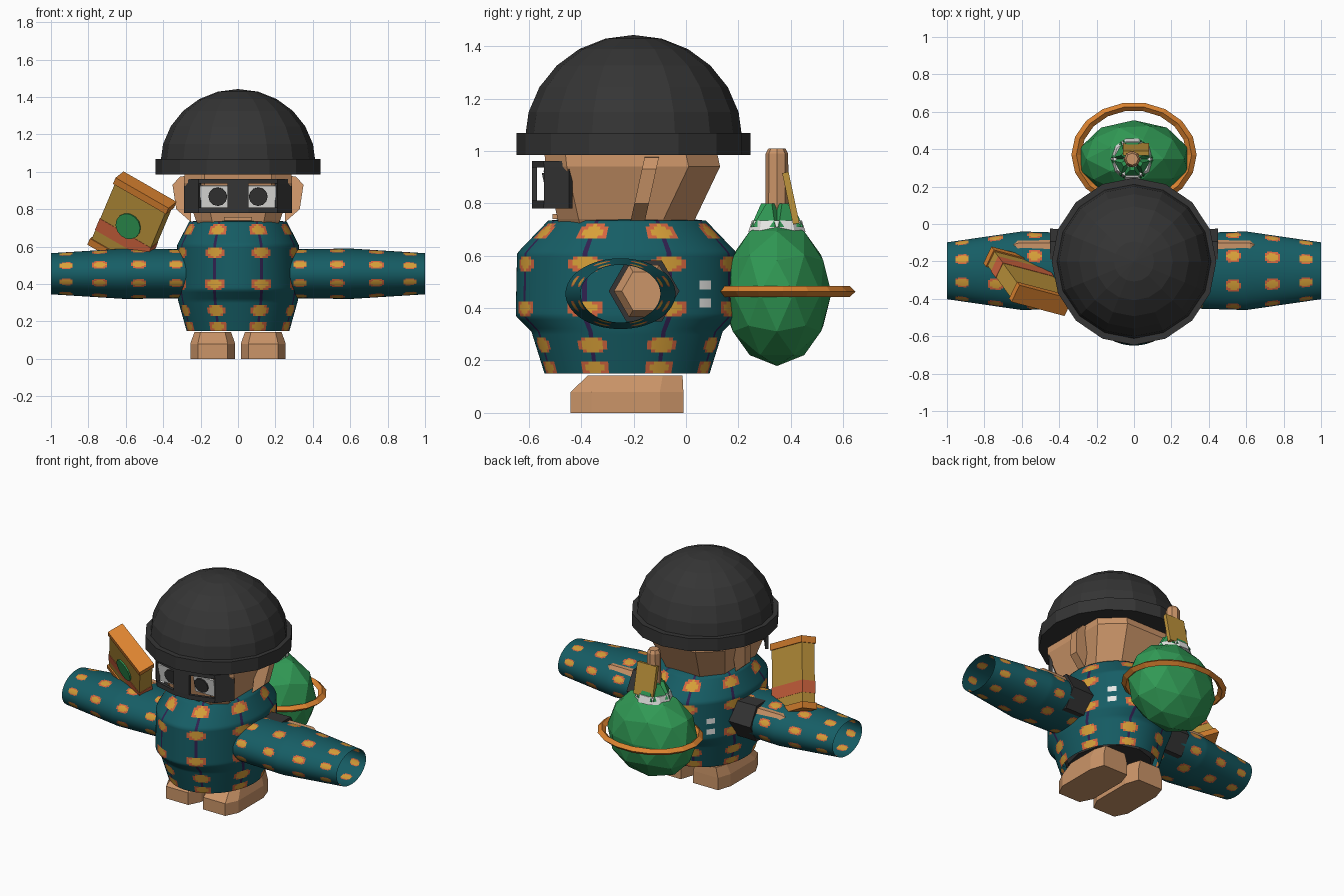
import bpy, bmesh
from math import sin, cos, pi, radians, degrees
from mathutils import Vector, Matrix

if "Cube" in bpy.data.objects:
    bpy.data.objects.remove(bpy.data.objects["Cube"], do_unlink=True)


def material(name, rgb):
    m = bpy.data.materials.new(name)
    m.use_nodes = True
    m.diffuse_color = (*rgb, 1)
    m.node_tree.nodes["Principled BSDF"].inputs["Base Color"].default_value = (*rgb, 1)
    return m


charcoal = material("charcoal", (.035, .035, .035))
skin = material("skin", (.60, .30, .14))
teal = material("teal", (.008, .11, .13))
coral = material("coral", (.65, .13, .05))
gold = material("gold", (.68, .35, .04))
purple = material("purple", (.03, .015, .08))
green = material("green", (.03, .32, .09))
orange = material("orange", (.72, .23, .03))
white = material("white", (.8, .8, .78))
straw = material("straw", (.52, .30, .045))


def finish(bm, name, *mats):
    bmesh.ops.recalc_face_normals(bm, faces=bm.faces)
    me = bpy.data.meshes.new(name)
    bm.to_mesh(me)
    bm.free()
    ob = bpy.data.objects.new(name, me)
    bpy.context.collection.objects.link(ob)
    for m in mats:
        me.materials.append(m)
    return ob


def loft(name, sections, place, mat):
    """Closed skin through loops of points; place maps each point to space."""
    bm = bmesh.new()
    loops = [[bm.verts.new(place(p)) for p in sec] for sec in sections]
    n = len(loops[0])
    for a, b in zip(loops, loops[1:]):
        for i in range(n):
            bm.faces.new((a[i], a[(i + 1) % n], b[(i + 1) % n], b[i]))
    bm.faces.new(loops[0])
    bm.faces.new(loops[-1])
    return finish(bm, name, mat)


def ring(r, z, n, ry=None, cy=0.0):
    ry = r if ry is None else ry
    return [(r * cos(2 * pi * i / n), cy + ry * sin(2 * pi * i / n), z) for i in range(n)]


def block(name, size, mat, matrix):
    bm = bmesh.new()
    bmesh.ops.create_cube(bm, size=1, matrix=matrix @ Matrix.Diagonal((*size, 1)))
    return finish(bm, name, mat)


def lerp_profile(profile, s):
    for (s0, a0, b0), (s1, a1, b1) in zip(profile, profile[1:]):
        if s <= s1:
            t = (s - s0) / (s1 - s0)
            return a0 + (a1 - a0) * t, b0 + (b1 - b0) * t
    return profile[-1][1:]


def printed_tube(name, profile, place, spots, half, seams, patches=False):
    """Open cloth tube; the print is set face by face from angle and length."""
    n, length = 128, profile[-1][0] - profile[0][0]
    rows = round(length / .0115)
    bm = bmesh.new()
    grid = []
    for j in range(rows + 1):
        s = profile[0][0] + length * j / rows
        a, b = lerp_profile(profile, s)
        grid.append([bm.verts.new(place(s, a, b, 2 * pi * (i + .5) / n)) for i in range(n)])
    for j in range(rows):
        s = profile[0][0] + length * (j + .5) / rows
        ds = min(abs(s - c) for c in spots)
        for i in range(n):
            f = bm.faces.new((grid[j][i], grid[j][(i + 1) % n],
                              grid[j + 1][(i + 1) % n], grid[j + 1][i]))
            f.smooth = True
            ang = 360 * (i + 1) / n
            da = abs(ang % 45 - 22.5)
            u, v = (da / 9.5, ds / half) if seams else (da / 10, ds / half)
            if u ** 3 + v ** 3 < 1:
                f.material_index = 2 if (u / .68) ** 2 + (v / .92) ** 2 < 1 else 1
            elif seams and da < 1:
                f.material_index = 3
            elif patches and min(abs(ang - 45), abs(ang - 135)) < 3 \
                    and min(abs(s - .42), abs(s - .49)) < .018:
                f.material_index = 4
    return finish(bm, name, teal, coral, gold, purple, white)


# Shirt body, open at the hem
body_profile = [(.15, .275, .315), (.31, .32, .365), (.37, .33, .425),
                (.61, .325, .42), (.735, .26, .30), (.745, .15, .20)]
printed_tube("shirt_body", body_profile,
             lambda s, a, b, t: (a * cos(t), -.225 + b * sin(t), s),
             (.17, .26, .40, .57, .69), .03, True, True)
loft("shorts", [ring(.24, .17, 12, .27, -.225), ring(.28, .32, 12, .32, -.225)], Vector, charcoal)

# Sleeves, cuffs, hands, feet and ears
sleeve_profile = [(.25, .20, .13), (.6, .21, .135), (1, .152, .11)]
foot_outline = [(-.09, -.01), (.09, -.01), (.12, -.10), (.12, -.36),
                (.08, -.44), (-.08, -.44), (-.12, -.36), (-.12, -.10)]
ear_outline = [(.25, .98), (.31, .975), (.35, .93), (.33, .80), (.25, .73)]
for side, sx in (("left", 1), ("right", -1)):
    printed_tube(side + "_sleeve", sleeve_profile,
                 lambda s, a, b, t: (sx * s, -.25 + a * cos(t), .455 + b * sin(t)),
                 (.33, .53, .74, .92), .038, False)

    def along_arm(p):
        return Vector((sx * p[2], -.16 + p[0], .465 + p[1]))
    loft(side + "_cuff", [ring(.13, .22, 6), ring(.135, .45, 6)], along_arm, charcoal)
    loft(side + "_hand", [ring(.115, .43, 6), ring(.115, .62, 6), ring(.085, .67, 6)],
         along_arm, skin)
    foot = [[(x * k, -.03 + (y + .03) * l, z) for x, y in foot_outline]
            for z, k, l in ((0, 1, 1), (.08, 1, 1), (.143, .82, .84))]
    loft(side + "_foot", foot, lambda p: Vector((sx * .135 + p[0], p[1], p[2])), skin)
    ear = [[(x, y + (z - .74) * .22, z) for x, z in ear_outline] for y in (-.21, -.155)]
    loft(side + "_ear", ear, lambda p: Vector((sx * p[0], p[1], p[2])), skin)

# Head with chamfered corners
head = []
for z, w, front, back in ((.70, .20, -.48, .02), (.74, .225, -.49, .035),
                          (.94, .29, -.535, .13), (1.08, .28, -.55, .10)):
    half_loop = [(w * .62, front), (w, front + .08), (w, back - .12), (w * .55, back)]
    head.append([(x, y, z) for x, y in half_loop] + [(-x, y, z) for x, y in half_loop[::-1]])
loft("head", head, Vector, skin)
block("mouth", (.15, .03, .018), skin, Matrix.Translation((0, -.495, .75)))

# Knitted cap: turned-up brim and dome
loft("cap_brim", [ring(.44, .985, 16, .447, -.2), ring(.44, 1.068, 16, .447, -.2)],
     Vector, charcoal)
dome = [ring(.415 * cos(t), 1.045 + .397 * sin(t), 16, None, -.2)
        for t in (radians(15 * k) for k in range(6))]
dome.append(ring(.004, 1.442, 16, None, -.2))
loft("cap_dome", dome, Vector, charcoal)

# Eyes behind the glasses
for side, sx in (("left", 1), ("right", -1)):
    tilt = Matrix.Rotation(radians(12), 4, "X")
    block(side + "_eye", (.15, .012, .12), white, Matrix.Translation((sx * .128, -.526, .868)) @ tilt)
    loft(side + "_iris", [ring(.05, 0, 12), ring(.05, .009, 12)],
         lambda p: Matrix.Translation((sx * .108, -.531, .868)) @ tilt @ Vector((p[0], -p[2], p[1])),
         charcoal)

# Wraparound glasses frame with two openings
right_half = [(.055, -.578), (.205, -.535), (.28, -.44)]
columns = [(-x, y) for x, y in right_half[::-1]] + right_half
bm = bmesh.new()
rows = [[bm.verts.new((x, y, z)) for x, y in columns] for z in (.78, .81, .937, .962)]
for j in range(3):
    for i in range(5):
        if not (j == 1 and i in (1, 3)):
            bm.faces.new((rows[j][i], rows[j][i + 1], rows[j + 1][i + 1], rows[j + 1][i]))
glasses = finish(bm, "glasses_frame", charcoal)
thick = glasses.modifiers.new("thickness", "SOLIDIFY")
thick.thickness = .02
thick.offset = 0

# Round green bag on the back, with its hoop
bm = bmesh.new()
bmesh.ops.create_icosphere(bm, subdivisions=2, radius=1,
                           matrix=Matrix.Translation((0, .347, .457)) @ Matrix.Diagonal((.30, .208, .278, 1)))
finish(bm, "back_bag", green)
bm = bmesh.new()
hoop = [ring(r, z, 18, r * .84, .37) for r, z in ((.335, .463), (.308, .484), (.282, .463), (.308, .442))]
loops = [[bm.verts.new(p) for p in loop] for loop in hoop]
for k in range(4):
    a, b = loops[k], loops[(k + 1) % 4]
    for i in range(18):
        bm.faces.new((a[i], a[(i + 1) % 18], b[(i + 1) % 18], b[i]))
finish(bm, "bag_hoop", orange)

# Bag top: collar, leaves, stalk and tag
top = Matrix.Translation((-.01, .347, 0))
loft("bag_collar", [ring(.115, .69, 10), ring(.10, .735, 10)], lambda p: top @ Vector(p), white)
for k in range(6):
    turn = top @ Matrix.Rotation(k * pi / 3 + pi / 6, 4, "Z")
    loft("bag_leaf_%d" % (k + 1),
         [[(.04, -.05, .71), (.10, -.05, .71), (.10, .05, .71), (.04, .05, .71)],
          [(.04, -.012, .80), (.06, -.012, .80), (.06, .012, .80), (.04, .012, .80)]],
         lambda p: turn @ Vector(p), green)
loft("bag_stalk", [ring(.045, .70, 8), ring(.043, .99, 8), ring(.032, 1.01, 8)],
     lambda p: top @ Vector(p), skin)
block("bag_tag", (.14, .025, .20), straw,
      Matrix.Translation((.01, .40, .82)) @ Matrix.Rotation(radians(12), 4, "X"))

# Snack packet leaning over the right sleeve
up = Vector((.16, -.22, .38)).normalized()
across = Vector((.30, -.08, -.17))
across = (across - up * across.dot(up)).normalized()
facing = up.cross(across)
packet = Matrix.Translation((-.567, -.306, .725)) @ Matrix((across, facing, up)).transposed().to_4x4()
block("packet_body", (.32, .09, .38), straw, packet)
block("packet_band", (.324, .094, .075), coral, packet @ Matrix.Translation((0, 0, -.085)))
for name, h in (("packet_top", .2), ("packet_bottom", -.2)):
    block(name, (.335, .105, .04), orange, packet @ Matrix.Translation((0, 0, h)))
loft("packet_badge", [ring(.072, -.054, 14), ring(.072, -.045, 14)],
     lambda p: packet @ Vector((p[0], p[2], p[1])), green)
